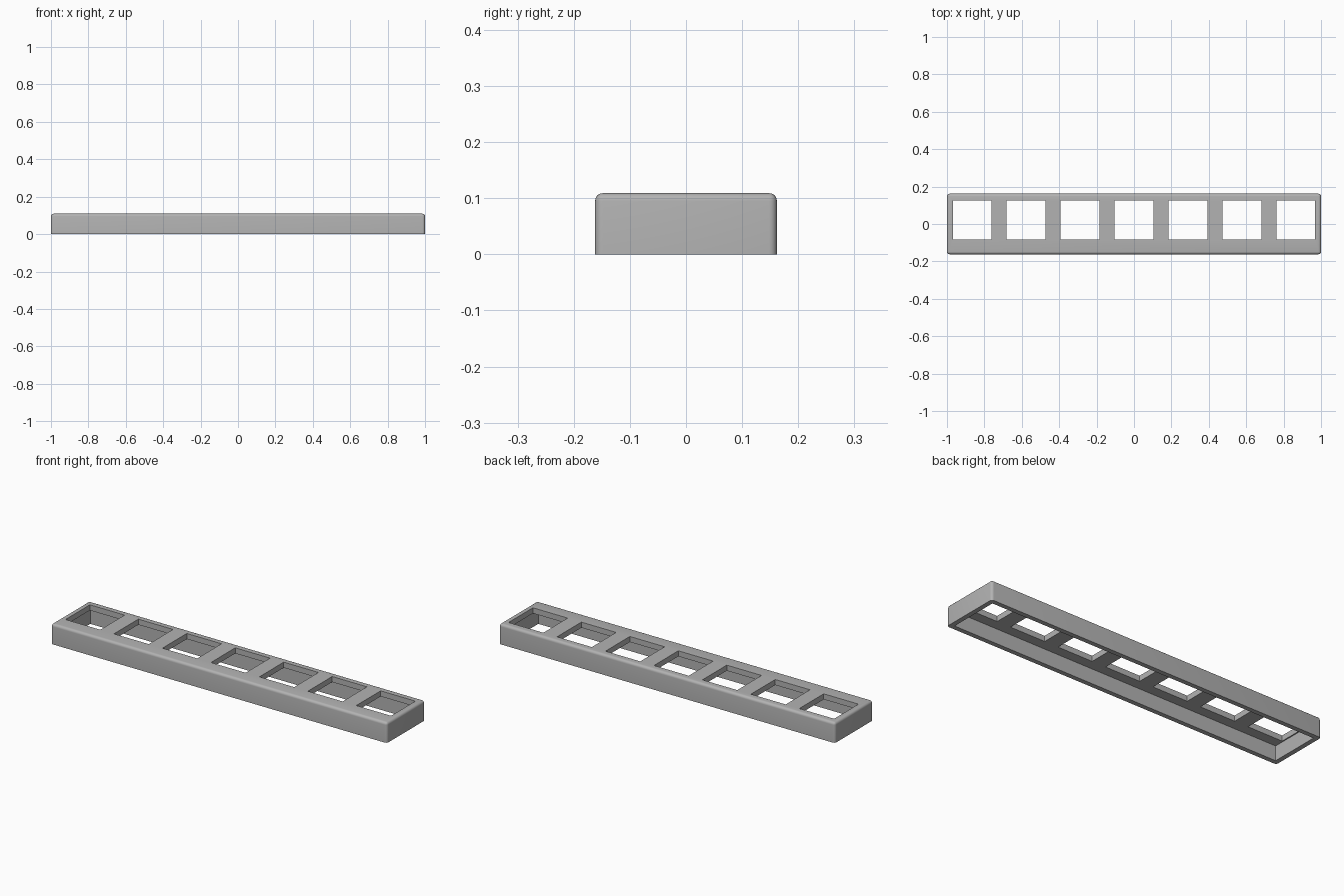
import bpy
import bmesh

LENGTH, WIDTH, HEIGHT = 2.0, 0.324, 0.109
WALL, TOP = 0.025, 0.03
HOLES, PITCH, HOLE = 7, 0.2885, 0.207
HOLE_Y = 0.021
ROUND = 0.014

old = bpy.data.objects.get("Cube")
if old:
    bpy.data.objects.remove(old, do_unlink=True)

grey = bpy.data.materials.new("grey plastic")
grey.use_nodes = True
colour = (0.45, 0.45, 0.45, 1)
grey.diffuse_color = colour
grey.node_tree.nodes["Principled BSDF"].inputs["Base Color"].default_value = colour


def box(name, size, centre):
    """Add a plain box with its own mesh."""
    bpy.ops.mesh.primitive_cube_add(size=1, location=centre)
    obj = bpy.context.object
    obj.name = name
    obj.scale = size
    bpy.ops.object.transform_apply(location=True, rotation=False, scale=True)
    obj.data.materials.append(grey)
    return obj


def cut(target, cutter):
    """Subtract a hidden cutter from the target."""
    mod = target.modifiers.new(cutter.name, "BOOLEAN")
    mod.operation = "DIFFERENCE"
    mod.solver = "EXACT"
    mod.object = cutter
    bpy.context.view_layer.objects.active = target
    bpy.ops.object.modifier_apply(modifier=mod.name)
    bpy.data.objects.remove(cutter, do_unlink=True)


# Outer casing: every edge rounded except those of the open underside
casing = box("button_strip_casing", (LENGTH, WIDTH, HEIGHT), (0, 0, HEIGHT / 2))
bm = bmesh.new()
bm.from_mesh(casing.data)
edges = [e for e in bm.edges if any(v.co.z > HEIGHT / 2 for v in e.verts)]
bmesh.ops.bevel(bm, geom=edges, offset=ROUND, segments=5, profile=0.5, affect="EDGES")
bm.to_mesh(casing.data)
bm.free()

# Hollow underside
depth = HEIGHT - TOP
cut(casing, box("cavity_cutter", (LENGTH - 2 * WALL, WIDTH - 2 * WALL, 2 * depth), (0, 0, 0)))

# Row of square openings through the top
for i in range(HOLES):
    x = (i - (HOLES - 1) / 2) * PITCH
    cut(casing, box("opening_cutter", (HOLE, HOLE, 1), (x, HOLE_Y, 0.3)))

bpy.ops.object.select_all(action="DESELECT")
casing.select_set(True)
bpy.context.view_layer.objects.active = casing
bpy.ops.object.shade_smooth_by_angle(angle=0.6)
